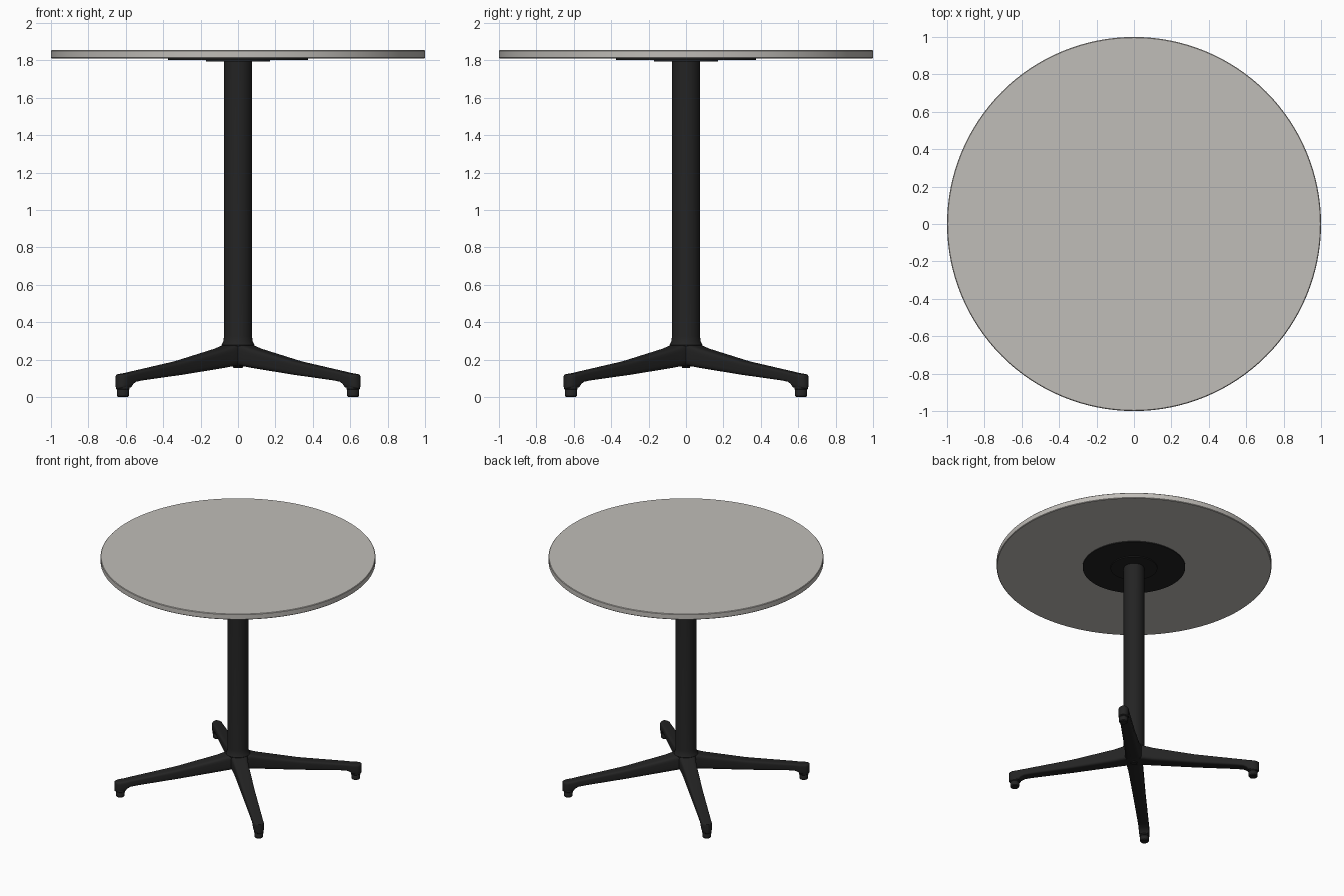
import bpy, bmesh, math
from mathutils import Matrix

cube = bpy.data.objects.get("Cube")
if cube:
    bpy.data.objects.remove(cube, do_unlink=True)


def material(name, rgb):
    m = bpy.data.materials.new(name)
    m.use_nodes = True
    color = (*rgb, 1)
    m.diffuse_color = color
    bsdf = next(n for n in m.node_tree.nodes if n.type == 'BSDF_PRINCIPLED')
    bsdf.inputs["Base Color"].default_value = color
    return m


stone = material("warm grey", (0.53, 0.51, 0.48))
black = material("matt black", (0.017, 0.017, 0.017))


def loft(name, rings, mat, angle=35):
    """Skin closed rings of equal length and cap both ends."""
    bm = bmesh.new()
    rows = [[bm.verts.new(p) for p in ring] for ring in rings]
    n = len(rows[0])
    for a, b in zip(rows, rows[1:]):
        for i in range(n):
            j = (i + 1) % n
            bm.faces.new((a[i], a[j], b[j], b[i]))
    bm.faces.new(rows[0])
    bm.faces.new(rows[-1])
    bmesh.ops.recalc_face_normals(bm, faces=bm.faces)
    me = bpy.data.meshes.new(name)
    bm.to_mesh(me)
    bm.free()
    me.materials.append(mat)
    ob = bpy.data.objects.new(name, me)
    bpy.context.collection.objects.link(ob)
    bpy.ops.object.select_all(action='DESELECT')
    ob.select_set(True)
    bpy.context.view_layer.objects.active = ob
    bpy.ops.object.shade_smooth_by_angle(angle=math.radians(angle))
    return ob


def lathe(name, profile, mat, sides=48, x=0):
    """Turn a (radius, height) profile about a vertical axis."""
    turn = [math.tau * i / sides for i in range(sides)]
    return loft(name, [[(x + r * math.cos(t), r * math.sin(t), z) for t in turn]
                       for r, z in profile], mat)


def section(r, low, high, half):
    """Rounded-rectangle leg section standing across the leg."""
    pts = []
    for i in range(24):
        t = math.tau * (i + 0.5) / 24
        c, s = math.cos(t), math.sin(t)
        y = half * math.copysign(abs(c) ** 0.4, c)
        z = (low + high) / 2 + (high - low) / 2 * math.copysign(abs(s) ** 0.4, s)
        pts.append((r, y, z))
    return pts


# Table top and mounting plate
lathe("table_top", [(0.996, 1.81), (1, 1.814), (1, 1.851), (0.996, 1.855)], stone, 128)
lathe("mounting_plate", [(0.17, 1.795), (0.17, 1.802), (0.373, 1.803), (0.373, 1.811)],
      black, 96)

# Column with a flared collar over the hub
lathe("column", [(0.045, 0.163), (0.07, 0.168), (0.078, 0.185), (0.082, 0.265),
                 (0.088, 0.278), (0.079, 0.295), (0.075, 0.325), (0.075, 1.8)], black)
lathe("hub_bolt", [(0.024, 0.156), (0.026, 0.158), (0.026, 0.17)], black, 6)

# Leg stations: distance out, underside, top, half width
FOOT, END = 0.87, 0.038
stations = [(0, 0.166, 0.284, 0.062), (0.06, 0.165, 0.282, 0.062),
            (0.1, 0.16, 0.272, 0.058), (0.14, 0.154, 0.26, 0.054),
            (0.45, 0.118, 0.192, 0.045), (0.75, 0.088, 0.143, 0.039),
            (0.80, 0.08, 0.135, END), (0.825, 0.066, 0.131, END),
            (0.837, 0.05, 0.129, END), (FOOT, 0.046, 0.125, END)]
# Half-round end over the foot
for k in range(1, 7):
    a = math.radians(14 * k)
    stations.append((FOOT + 0.042 * math.sin(a), 0.046, 0.125 - 0.005 * math.sin(a),
                     END * math.cos(a)))

# Four diagonal legs, each with a foot and a glide
for side, turn in (("back_left", 45), ("back_right", 135),
                   ("front_right", 225), ("front_left", 315)):
    parts = [
        loft("leg_" + side, [section(*s) for s in stations], black, 40),
        lathe("foot_" + side, [(0.033, 0.04), (0.036, 0.044), (0.036, 0.1)],
              black, 24, FOOT),
        lathe("glide_" + side, [(0.027, 0), (0.032, 0.006), (0.033, 0.036), (0.03, 0.042)],
              black, 24, FOOT),
    ]
    for ob in parts:
        ob.data.transform(Matrix.Rotation(math.radians(turn), 4, 'Z'))
